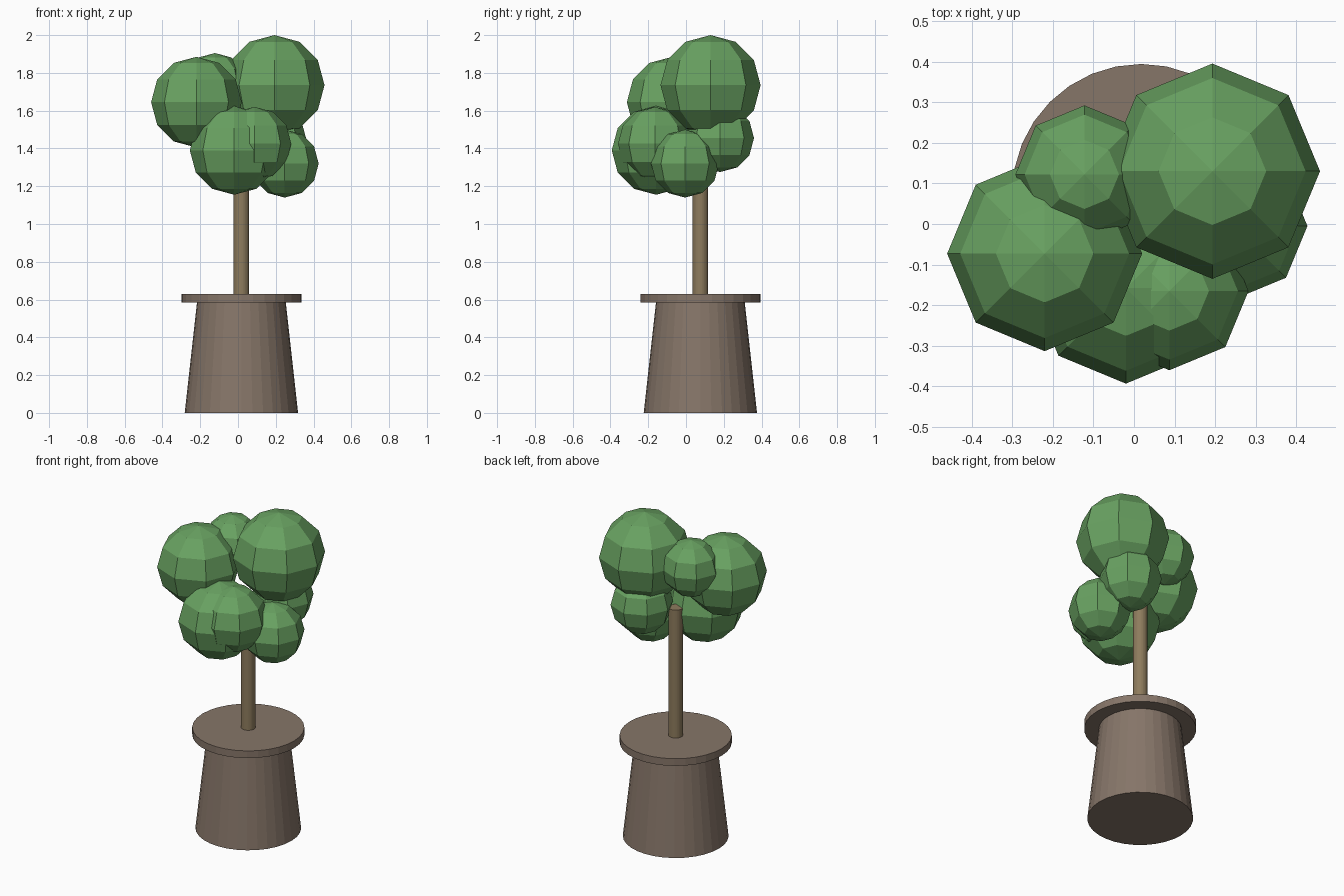
import bpy, bmesh
from mathutils import Matrix

if "Cube" in bpy.data.objects:
    bpy.data.objects.remove(bpy.data.objects["Cube"])

CX, CY = 0.018, 0.076  # shared axis of pot and trunk


def material(name, rgb):
    m = bpy.data.materials.new(name)
    m.diffuse_color = (*rgb, 1)
    m.use_nodes = True
    m.node_tree.nodes["Principled BSDF"].inputs["Base Color"].default_value = m.diffuse_color
    return m


def add_object(name, bm, mat):
    mesh = bpy.data.meshes.new(name)
    bm.to_mesh(mesh)
    bm.free()
    mesh.materials.append(mat)
    obj = bpy.data.objects.new(name, mesh)
    bpy.context.collection.objects.link(obj)
    return obj


def tapered(name, r_low, r_high, z0, z1, mat, sides=32):
    bm = bmesh.new()
    bmesh.ops.create_cone(bm, cap_ends=True, segments=sides, radius1=r_low,
                          radius2=r_high, depth=z1 - z0,
                          matrix=Matrix.Translation((CX, CY, (z0 + z1) / 2)))
    return add_object(name, bm, mat)


def leaf_ball(name, centre, radius, mat):
    bm = bmesh.new()
    bmesh.ops.create_uvsphere(bm, u_segments=8, v_segments=6, radius=radius,
                              matrix=Matrix.Translation(centre))
    return add_object(name, bm, mat)


clay = material("clay", (0.24, 0.18, 0.14))
bark = material("bark", (0.27, 0.20, 0.11))
leaf = material("leaf", (0.14, 0.36, 0.12))

# Pot with overhanging rim
tapered("pot", 0.30, 0.235, 0.0, 0.585, clay)
tapered("pot_rim", 0.318, 0.318, 0.585, 0.63, clay)

# Trunk
tapered("trunk", 0.041, 0.041, 0.60, 1.43, bark)

# Foliage: low-poly balls (centre, radius)
balls = [
    ((0.193, 0.130, 1.735), 0.265),
    ((-0.220, -0.073, 1.645), 0.240),
    ((-0.122, 0.122, 1.735), 0.170),
    ((-0.020, -0.158, 1.390), 0.235),
    ((0.087, -0.165, 1.425), 0.195),
    ((0.247, -0.005, 1.320), 0.180),
    ((0.180, 0.180, 1.455), 0.180),
]
for i, (centre, radius) in enumerate(balls, 1):
    leaf_ball(f"foliage_{i}", centre, radius, leaf)
